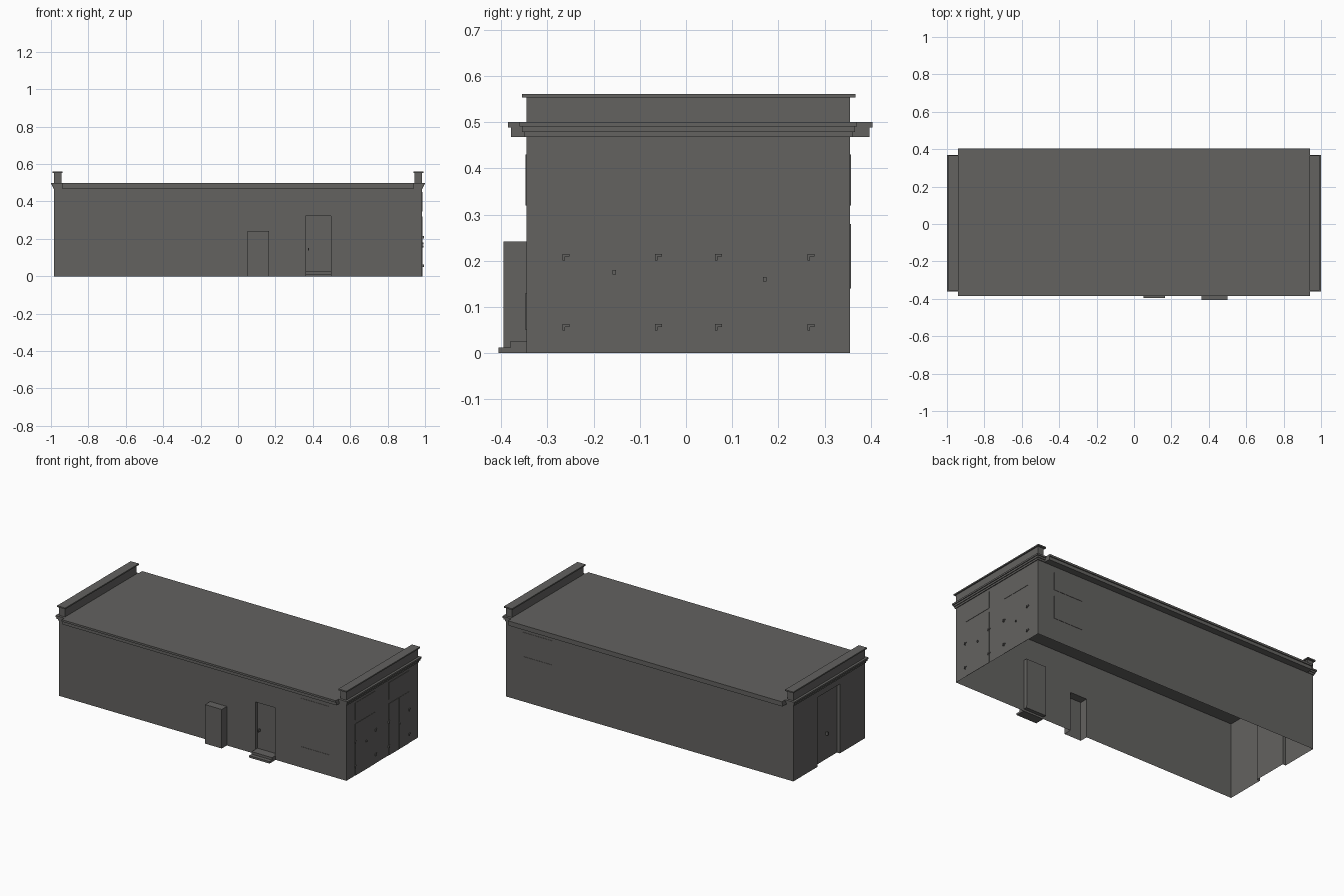
import bpy, bmesh
from mathutils import Vector

cube = bpy.data.objects.get("Cube")
if cube:
    bpy.data.objects.remove(cube, do_unlink=True)

# One flat colour for the whole building
GREY = (0.125, 0.122, 0.117, 1.0)
mat = bpy.data.materials.new("dark_grey")
mat.use_nodes = True
mat.diffuse_color = GREY
bsdf = next(n for n in mat.node_tree.nodes if n.type == 'BSDF_PRINCIPLED')
bsdf.inputs["Base Color"].default_value = GREY
bsdf.inputs["Roughness"].default_value = 0.8

X = 0.985                       # end walls
YF, YB = -0.345, 0.355          # front and back walls
EAVE = 0.468                    # wall height


def finish(name, bm):
    mesh = bpy.data.meshes.new(name)
    bm.to_mesh(mesh)
    bm.free()
    mesh.materials.append(mat)
    ob = bpy.data.objects.new(name, mesh)
    bpy.context.collection.objects.link(ob)
    return ob


def box(name, x, y, z):
    """Box from three (low, high) ranges."""
    bm = bmesh.new()
    bmesh.ops.create_cube(bm, size=1)
    for v in bm.verts:
        v.co = [r[0] + (c + 0.5) * (r[1] - r[0]) for c, r in zip(v.co, (x, y, z))]
    return finish(name, bm)


def wall(name, place, u_range, outward, recesses=()):
    """Thin wall; place(u, z, depth) gives a point, recesses are (u0, u1, z0, z1, depth)."""
    bm = bmesh.new()

    def quad(*pts):
        return bm.faces.new([bm.verts.new(place(*p)) for p in pts])

    us = sorted({*u_range, *(u for r in recesses for u in r[:2])})
    zs = sorted({0, EAVE, *(z for r in recesses for z in r[2:4])})
    for a, b in zip(us, us[1:]):
        for c, d in zip(zs, zs[1:]):
            mu, mz = (a + b) / 2, (c + d) / 2
            if not any(r[0] < mu < r[1] and r[2] < mz < r[3] for r in recesses):
                quad((a, c, 0), (b, c, 0), (b, d, 0), (a, d, 0))
    for a, b, c, d, t in recesses:
        quad((a, c, t), (b, c, t), (b, d, t), (a, d, t))
        quad((a, d, 0), (b, d, 0), (b, d, t), (a, d, t))
        for u in (a, b):
            quad((u, c, 0), (u, d, 0), (u, d, t), (u, c, t))
        if c > 0:
            quad((a, c, 0), (b, c, 0), (b, c, t), (a, c, t))
    bmesh.ops.remove_doubles(bm, verts=bm.verts, dist=1e-5)
    bmesh.ops.recalc_face_normals(bm, faces=bm.faces)
    bm.faces.ensure_lookup_table()
    bm.normal_update()
    if bm.faces[0].normal.dot(Vector(outward)) < 0:
        bmesh.ops.reverse_faces(bm, faces=bm.faces)
    return finish(name, bm)


# Walls: the front has a projecting closet and a recessed door
closet = (0.05, 0.165, 0, 0.242, -0.05)
door = (0.36, 0.497, 0.027, 0.322, 0.022)
wall("front_wall", lambda u, z, d: (u, YF + d, z), (-X, X), (0, -1, 0), [closet, door])
wall("back_wall", lambda u, z, d: (u, YB - d, z), (-X, X), (0, 1, 0))
wall("left_wall", lambda u, z, d: (X - d, u, z), (YF, YB), (1, 0, 0))
wall("right_wall", lambda u, z, d: (-X + d, u, z), (YF, YB), (-1, 0, 0),
     [(-0.1, 0.12, 0, 0.43, 0.02)])

# Roof slab with a stepped eave
box("eave_lower", (-0.94, 0.94), (-0.378, 0.397), (EAVE, 0.488))
box("roof", (-0.94, 0.94), (-0.385, 0.403), (0.488, 0.5))

# End cornices and parapets
for side, s in (("left", 1), ("right", -1)):
    def span(a, b):
        return tuple(sorted((a * s, b * s)))
    heights = (EAVE, 0.479, 0.49, 0.5)
    for i, (z0, z1) in enumerate(zip(heights, heights[1:])):
        out = 0.005 * (i + 1)
        box(f"{side}_cornice_{i + 1}", span(0.938, X + out),
            (YF - out, YB + out), (z0, z1))
    box(f"{side}_parapet", span(0.945, X), (YF, YB), (0.5, 0.553))
    box(f"{side}_parapet_cap", span(0.937, 0.993), (YF - 0.01, YB + 0.012), (0.553, 0.561))

# Front steps and door fittings
box("lower_step", (0.36, 0.5), (-0.405, YF), (0, 0.012))
box("upper_step", (0.36, 0.5), (-0.38, YF + 0.022), (0.012, 0.027))
box("front_door_handle", (0.373, 0.38), (-0.34, -0.323), (0.137, 0.152))
for i, z in enumerate((0.05, 0.28)):
    box(f"front_door_hinge_{i + 1}", (0.485, 0.495), (-0.33, -0.323), (z - 0.008, z + 0.008))

# Double doors, transoms, hinges and handles on the left end
for n, (y0, y1, grip) in enumerate(((-0.26, -0.06, (-0.155, 0.175)),
                                    (0.07, 0.27, (0.17, 0.16))), 1):
    mid = (y0 + y1) / 2
    box(f"double_door_{n}_leaf_a", (X, X + 0.002), (y0, mid - 0.001), (0, 0.32))
    box(f"double_door_{n}_leaf_b", (X, X + 0.002), (mid + 0.001, y1), (0, 0.32))
    box(f"transom_{n}", (X, X + 0.002), (y0, y1), (0.345, 0.45))
    box(f"double_door_{n}_handle", (X, X + 0.008),
        (grip[0] - 0.004, grip[0] + 0.004), (grip[1] - 0.005, grip[1] + 0.005))
    for y in (y0, y1):
        for z in (0.055, 0.207):
            box(f"hinge_strap_{n}", (X, X + 0.006), (y - 0.006, y + 0.008), (z + 0.002, z + 0.008))
            box(f"hinge_pin_{n}", (X, X + 0.009), (y - 0.007, y - 0.002), (z - 0.006, z + 0.008))

# Handle on the right end door
box("right_door_handle", (-X + 0.005, -X + 0.02), (0, 0.01), (0.15, 0.17))

# Thin wall panels near the left end, front and back
for face, y, zs in (("front", (YF - 0.002, YF), ((0.05, 0.13), (0.32, 0.43))),
                    ("back", (YB, YB + 0.002), ((0.14, 0.28), (0.32, 0.43)))):
    for i, z in enumerate(zs):
        box(f"{face}_panel_{i + 1}", (0.67, 0.87), y, z)
